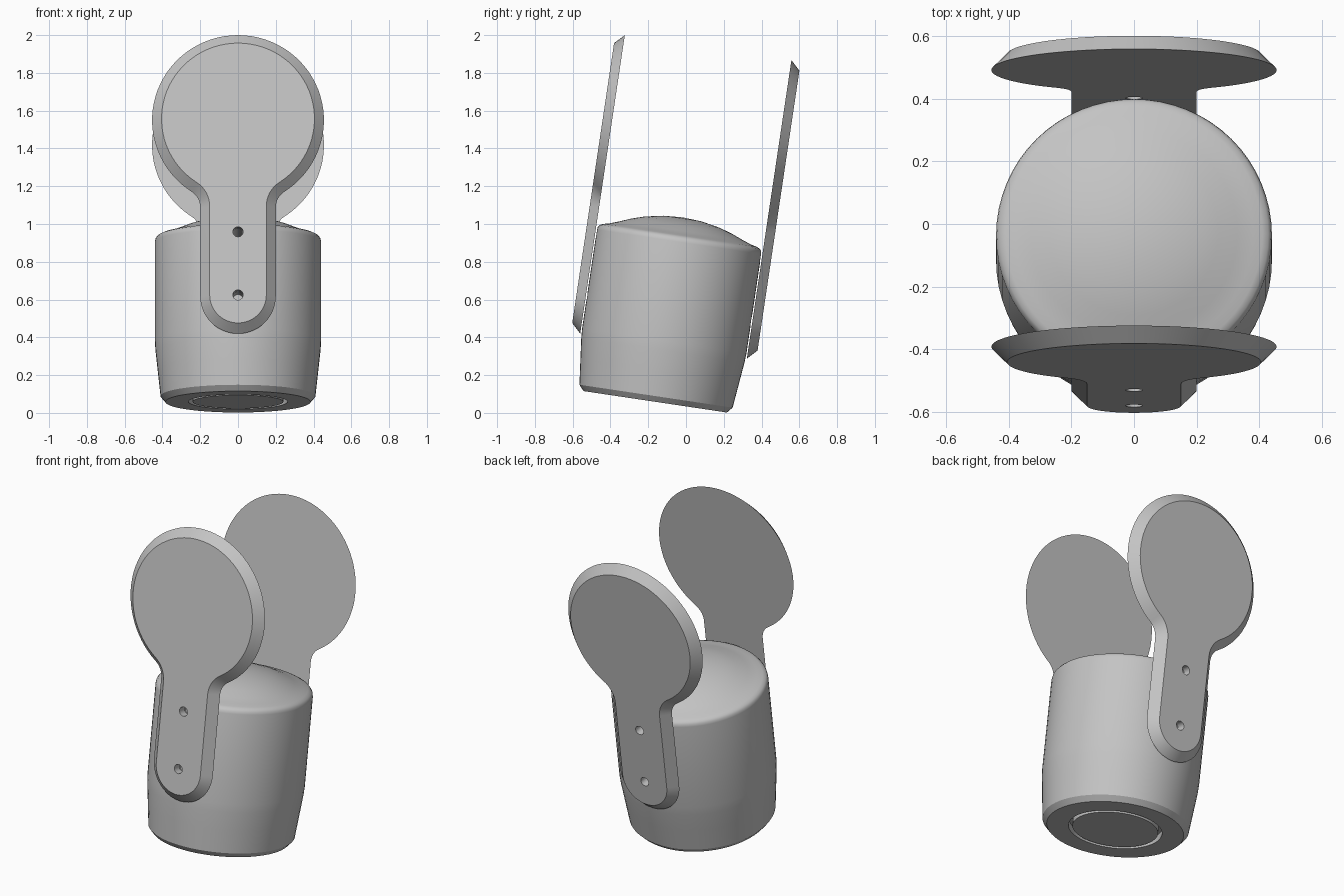
import bpy, bmesh
from math import radians, pi, sin, cos, sqrt, atan2
from mathutils import Matrix, Vector

cube = bpy.data.objects.get("Cube")
if cube:
    bpy.data.objects.remove(cube, do_unlink=True)

# Everything is built upright, then leaned backwards as one assembly
LEAN = Matrix.Rotation(radians(-8.5), 4, 'X')
AXIS_Y = -0.17
CENTRE = Matrix.Translation((0, AXIS_Y, 0))

grey = bpy.data.materials.new("plain grey")
grey.use_nodes = True
GREY = (0.55, 0.55, 0.55, 1)
grey.diffuse_color = GREY
grey.node_tree.nodes["Principled BSDF"].inputs["Base Color"].default_value = GREY


def add_object(name, bm, matrix):
    bmesh.ops.recalc_face_normals(bm, faces=bm.faces)
    mesh = bpy.data.meshes.new(name)
    bm.to_mesh(mesh)
    bm.free()
    mesh.materials.append(grey)
    obj = bpy.data.objects.new(name, mesh)
    bpy.context.collection.objects.link(obj)
    obj.matrix_world = matrix
    return obj


def activate(obj):
    bpy.ops.object.select_all(action='DESELECT')
    obj.select_set(True)
    bpy.context.view_layer.objects.active = obj


def lathe(name, profile, steps=64):
    bm = bmesh.new()
    verts = [bm.verts.new((r, 0, z)) for r, z in profile]
    edges = [bm.edges.new(pair) for pair in zip(verts, verts[1:])]
    bmesh.ops.spin(bm, geom=verts + edges, cent=(0, 0, 0), axis=(0, 0, 1),
                   angle=2 * pi, steps=steps)
    bmesh.ops.remove_doubles(bm, verts=bm.verts, dist=0.0005)
    return add_object(name, bm, LEAN @ CENTRE)


def arc(cx, cz, r, start, end, n):
    return [(cx + r * cos(start + (end - start) * i / n),
             cz + r * sin(start + (end - start) * i / n)) for i in range(n + 1)]


def paddle_outline(inset):
    """Rounded stem, filleted into a disc; right half first, then mirrored."""
    disc, stem, fillet = 0.455 - inset, 0.2 - inset, 0.1 + inset
    disc_z, foot_z = 1.475, 0.532
    fx = stem + fillet
    rise = sqrt((disc + fillet) ** 2 - fx ** 2)
    join = atan2(-rise, fx)
    half = arc(0, foot_z, stem, -pi / 2, 0, 12)
    half += arc(fx, disc_z - rise, fillet, pi, join + pi, 8)
    half += arc(0, disc_z, disc, join, pi / 2, 32)[1:]
    return half + [(-x, z) for x, z in half[-2:0:-1]]


def paddle(name, side):
    bm = bmesh.new()
    loops = []
    for inset, offset in ((0, 0.446), (0.05, 0.496)):
        loops.append([bm.verts.new((x, side * offset, z))
                      for x, z in paddle_outline(inset)])
    inner, outer = loops
    bm.faces.new(inner)
    bm.faces.new(outer)
    count = len(inner)
    for i in range(count):
        j = (i + 1) % count
        bm.faces.new((inner[i], inner[j], outer[j], outer[i]))
    return add_object(name, bm, LEAN @ CENTRE)


def drill(obj, side, z, depth):
    """Cut a round screw hole inwards from the paddle face."""
    bm = bmesh.new()
    place = Matrix.Translation((0, side * (0.55 - depth / 2), z)) @ Matrix.Rotation(pi / 2, 4, 'X')
    bmesh.ops.create_cone(bm, cap_ends=True, segments=24, radius1=0.027,
                          radius2=0.027, depth=depth, matrix=place)
    cutter = add_object("hole_cutter", bm, LEAN @ CENTRE)
    cutter.hide_render = True
    mod = obj.modifiers.new("hole", 'BOOLEAN')
    mod.operation, mod.solver, mod.object = 'DIFFERENCE', 'EXACT', cutter
    activate(obj)
    bpy.ops.object.modifier_apply(modifier=mod.name)
    bpy.data.objects.remove(cutter, do_unlink=True)


# Tapered canister with a ring groove underneath and a domed lid
body = lathe("body", [
    (0, 0.034), (0.24, 0.034), (0.24, 0.074), (0.262, 0.074), (0.262, 0.034),
    (0.384, 0.034), (0.41, 0.064), (0.425, 0.2), (0.437, 0.31), (0.44, 0.36),
    (0.44, 0.89), (0.437, 0.905), (0.428, 0.917), (0.41, 0.925), (0.38, 0.932),
    (0.33, 0.95), (0.27, 0.974), (0.2, 0.996), (0.1, 1.015), (0, 1.021)])

front = paddle("front_paddle", -1)
back = paddle("back_paddle", 1)

# Two screw holes per paddle: the upper ones run deep, the lower ones are shallow
for panel, side in ((front, -1), (back, 1)):
    for z, depth in ((0.87, 0.5), (0.532, 0.22)):
        drill(panel, side, z, depth)
        drill(body, side, z, depth)

for obj in (body, front, back):
    activate(obj)
    bpy.ops.object.shade_smooth_by_angle(angle=radians(30))
